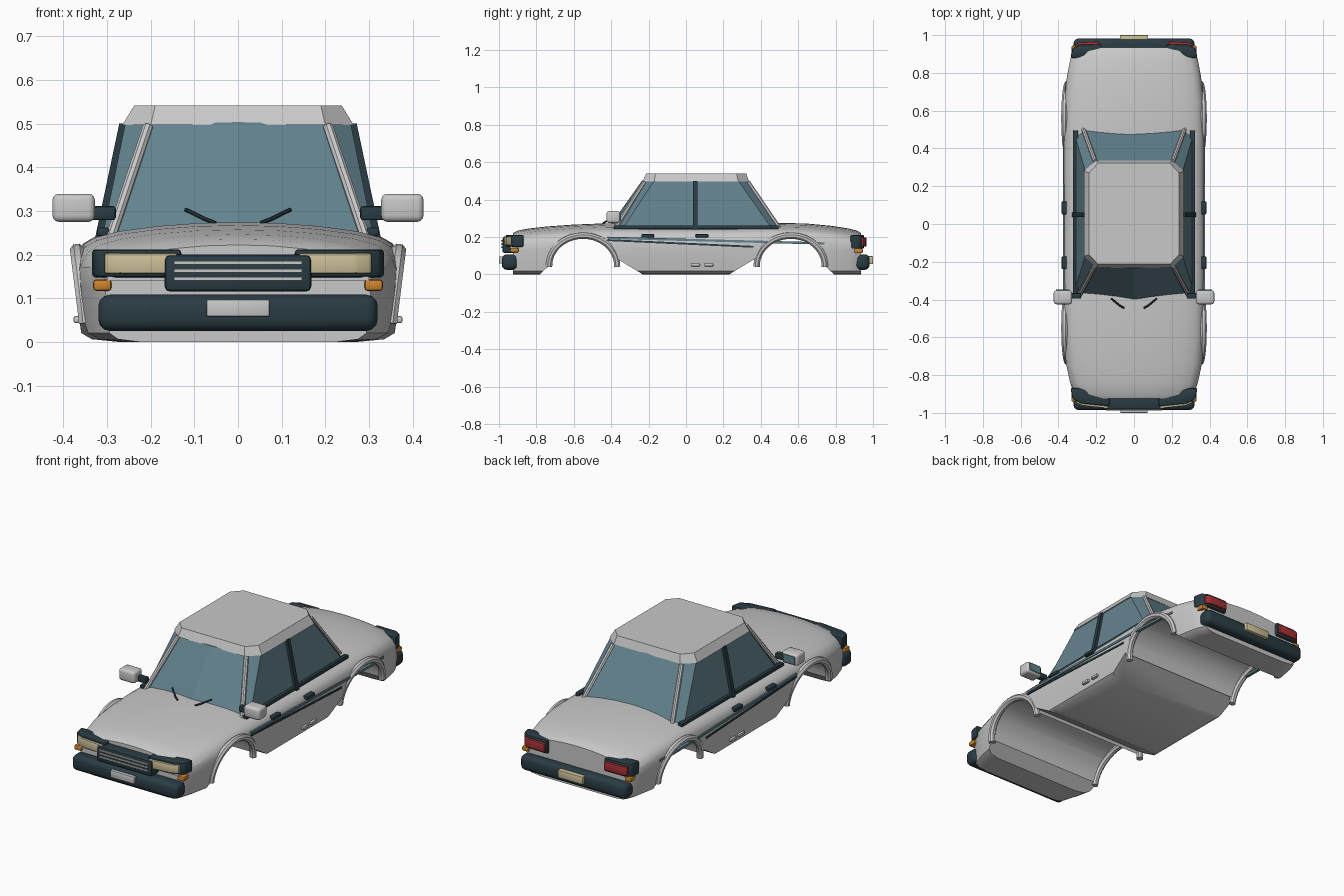
import bpy, bmesh
from math import sin, cos, radians
from mathutils import Vector

if bpy.data.objects.get("Cube"):
    bpy.data.objects.remove(bpy.data.objects["Cube"])


def material(name, r, g, b):
    m = bpy.data.materials.new(name)
    m.use_nodes = True
    m.diffuse_color = (r, g, b, 1)
    m.node_tree.nodes["Principled BSDF"].inputs["Base Color"].default_value = (r, g, b, 1)
    return m


GREY = material("light grey paint", .58, .58, .58)
DARK = material("dark slate trim", .022, .045, .056)
TEAL = material("teal glass", .125, .225, .27)
CREAM = material("cream lamp", .62, .53, .32)
RED = material("red lamp", .38, .03, .035)
ORANGE = material("orange lamp", .62, .23, .025)


def finish(bm, name, mat, bevel=0, segments=2, smooth=30):
    bmesh.ops.recalc_face_normals(bm, faces=bm.faces)
    if bevel:
        bmesh.ops.bevel(bm, geom=bm.edges[:], offset=bevel, segments=segments,
                        affect='EDGES', profile=0.5)
    mesh = bpy.data.meshes.new(name)
    bm.to_mesh(mesh)
    bm.free()
    ob = bpy.data.objects.new(name, mesh)
    bpy.context.scene.collection.objects.link(ob)
    mesh.materials.append(mat)
    if smooth:
        shade(ob, smooth)
    return ob


def shade(ob, angle=30):
    bpy.ops.object.select_all(action='DESELECT')
    ob.select_set(True)
    bpy.context.view_layer.objects.active = ob
    bpy.ops.object.shade_smooth_by_angle(angle=radians(angle))


def loft(name, rings, mat, **kw):
    """Closed skin over rings of equal point count."""
    bm = bmesh.new()
    rows = [[bm.verts.new(p) for p in ring] for ring in rings]
    n = len(rows[0])
    for a, b in zip(rows, rows[1:]):
        for i in range(n):
            j = (i + 1) % n
            bm.faces.new((a[i], a[j], b[j], b[i]))
    bm.faces.new(rows[0])
    bm.faces.new(rows[-1])
    return finish(bm, name, mat, **kw)


def slab(name, plan, z0, z1, mat, **kw):
    return loft(name, [[(x, y, z) for x, y in plan] for z in (z0, z1)], mat, **kw)


def box(name, x, y, z, mat, **kw):
    plan = [(x[0], y[0]), (x[1], y[0]), (x[1], y[1]), (x[0], y[1])]
    return slab(name, plan, z[0], z[1], mat, **kw)


def tube(name, points, radius, mat):
    cu = bpy.data.curves.new(name, 'CURVE')
    cu.dimensions = '3D'
    cu.bevel_depth, cu.bevel_resolution, cu.use_fill_caps = radius, 2, True
    sp = cu.splines.new('POLY')
    sp.points.add(len(points) - 1)
    for p, co in zip(sp.points, points):
        p.co = (*co, 1)
    ob = bpy.data.objects.new(name, cu)
    bpy.context.scene.collection.objects.link(ob)
    cu.materials.append(mat)
    bpy.ops.object.select_all(action='DESELECT')
    ob.select_set(True)
    bpy.context.view_layer.objects.active = ob
    bpy.ops.object.convert(target='MESH')
    shade(bpy.context.object, 40)


# Body stations: y, half width, top height
STATIONS = [(-.925, .305, .222), (-.9, .318, .235), (-.84, .338, .246), (-.74, .36, .257),
            (-.6, .369, .267), (-.42, .371, .274), (-.2, .372, .272), (.25, .372, .272),
            (.48, .372, .276), (.64, .369, .273), (.78, .355, .26), (.87, .338, .246),
            (.915, .322, .234), (.935, .308, .222)]


def half_width(y):
    for (a, wa, _), (b, wb, _) in zip(STATIONS, STATIONS[1:]):
        if a <= y <= b:
            return wa + (wb - wa) * (y - a) / (b - a)


def section(y, w, top):
    half = [(.74, 0), (.9, .006), (.965, .02), (.985, .07), (1, .13), (1, .17), (.985, top - .07),
            (.95, top - .05), (.88, top - .035), (.74, top - .021), (.5, top - .009), (.25, top - .002)]
    right = [(w * f, y, z) for f, z in half]
    return right + [(0, y, top)] + [(-x, q, z) for x, q, z in reversed(right)]


body = loft("body", [section(*s) for s in STATIONS], GREY, smooth=0)

# Wheel tunnels cut straight across the body, with sloped sill ends
ARCHES = (("front", -.55, -1), ("rear", .56, 1))
for label, yc, s in ARCHES:
    prof = [(yc + s * .24, -.05), (yc + s * .232, 0)]
    prof += [(yc + s * .175 * cos(radians(a)), .04 + .175 * sin(radians(a)))
             for a in range(5, 171, 11)]
    prof += [(s * .37, .085), (s * .23, 0), (s * .23, -.05)]
    cutter = loft(label + "_cutter", [[(x, y, z) for y, z in prof] for x in (-.6, .6)], GREY, smooth=0)
    cutter.hide_render = True
    mod = body.modifiers.new("tunnel", 'BOOLEAN')
    mod.operation, mod.solver, mod.object = 'DIFFERENCE', 'EXACT', cutter
    bpy.ops.object.select_all(action='DESELECT')
    bpy.context.view_layer.objects.active = body
    body.select_set(True)
    bpy.ops.object.modifier_apply(modifier=mod.name)
    bpy.data.objects.remove(cutter)
shade(body, 32)


# Cabin: chamfered glass frustum with a roof cap
def mirrored(half, z):
    return [(x, y, z) for x, y in half] + [(-x, y, z) for x, y in reversed(half) if x]


glass_base = [(0, -.425), (.285, -.375), (.312, -.345), (.312, .465), (.265, .51), (0, .5)]
glass_top = [(0, -.235), (.205, -.215), (.258, -.17), (.258, .28), (.205, .328), (0, .335)]
roof_base = [(.2, -.232), (.265, -.17), (.265, .28), (.2, .337)]
roof_top = [(.19, -.213), (.238, -.163), (.238, .27), (.19, .322)]
loft("cabin_glass", [mirrored(glass_base, .235), mirrored(glass_top, .502)], TEAL, smooth=12)
loft("roof", [mirrored(roof_base, .497), mirrored(roof_top, .541)], GREY, smooth=0)

# Front fascia
box("front_bumper", (-.32, .32), (-.985, -.9), (.025, .108), DARK, bevel=.026, segments=3)
box("front_plate", (-.072, .072), (-1, -.98), (.058, .097), GREY, bevel=.003)
box("grille", (-.168, .168), (-.982, -.9), (.115, .2), DARK, bevel=.012)
for z in (.145, .163, .181):
    box("grille_bar", (-.147, .147), (-.988, -.97), (z - .004, z + .004), GREY, smooth=0)
box("front_chrome_strip", (-.3, .3), (-.94, -.9), (.14, .15), GREY, smooth=0)

# Rear fascia
box("rear_bumper", (-.32, .32), (.9, .982), (.025, .108), DARK, bevel=.026, segments=3)
box("rear_plate", (-.075, .075), (.97, 1), (.056, .098), CREAM, bevel=.003)

for s, side in ((1, "left"), (-1, "right")):
    def sbox(name, x, *args, **kw):
        box(side + "_" + name, (s * x[0], s * x[1]), *args, **kw)

    def splan(name, plan, *args, **kw):
        slab(side + "_" + name, [(s * x, y) for x, y in plan], *args, **kw)

    def stube(name, pts, *args):
        tube(side + "_" + name, [(s * x, y, z) for x, y, z in pts], *args)

    # Lamps
    splan("headlamp_housing", [(.13, -.9), (.13, -.965), (.28, -.95), (.326, -.925),
                               (.336, -.868), (.3, -.868)], .148, .212, DARK, bevel=.008)
    splan("headlamp", [(.14, -.9), (.14, -.976), (.27, -.962), (.306, -.948), (.306, -.9)],
          .157, .203, CREAM, bevel=.004)
    sbox("front_indicator", (.29, .332), (-.94, -.895), (.117, .143), ORANGE, bevel=.007)
    splan("tail_lamp_housing", [(.172, .9), (.172, .952), (.29, .95), (.326, .93),
                                (.336, .88), (.3, .88)], .138, .212, DARK, bevel=.008)
    splan("tail_lamp", [(.18, .9), (.18, .966), (.29, .962), (.31, .95), (.31, .9)],
          .15, .197, RED, bevel=.004)
    sbox("rear_indicator", (.29, .33), (.9, .945), (.114, .14), ORANGE, bevel=.007)

    # Cabin pillars and window trim
    stube("windscreen_pillar", [(.293, -.385, .235), (.206, -.222, .494)], .012, GREY)
    stube("rear_pillar", [(.27, .508, .235), (.206, .332, .494)], .012, GREY)
    loft(side + "_door_pillar", [[(s * (x + dx), y, z) for dx, y in
         ((-.012, .038), (.01, .038), (.01, .062), (-.012, .062))]
         for x, z in ((.317, .24), (.262, .5))], DARK, smooth=0)
    sbox("window_sill_trim", (.296, .323), (-.385, .495), (.243, .262), DARK, bevel=.004)

    # Mirror
    sbox("mirror_arm", (.28, .345), (-.395, -.365), (.279, .311), DARK, bevel=.006)
    sbox("mirror", (.328, .425), (-.425, -.352), (.275, .339), GREY, bevel=.014, segments=3)
    sbox("mirror_glass", (.342, .412), (-.356, -.348), (.287, .327), TEAL, smooth=0)

    # Door handles and sill vents
    for y in (-.205, .085):
        sbox("door_handle", (.35, .383), (y - .034, y + .034), (.197, .216), DARK, bevel=.005)
    for y in (.05, .122):
        sbox("sill_vent", (.35, .377), (y - .024, y + .024), (.043, .059), GREY, bevel=.005)

    # Side stripes following the flank
    for name, mat, y0, y1, z0, z1, h in (("upper_stripe", TEAL, -.42, .74, .196, .166, .006),
                                         ("lower_stripe", DARK, -.42, .36, .184, .148, .005)):
        rings = []
        for i in range(13):
            t = i / 12
            y, z = y0 + (y1 - y0) * t, z0 + (z1 - z0) * t
            w = half_width(y)
            rings.append([(s * (w + dx), y, z + dz) for dx, dz in
                          ((-.012, -h), (.004, -h), (.004, h), (-.012, h))])
        loft(side + "_" + name, rings, mat)

    # Wheel arch lips
    for label, yc, _ in ARCHES:
        lip = []
        for a in range(-2, 187, 8):
            c, v = cos(radians(a)), sin(radians(a))
            lip.append((.348 + .02 * max(v, 0), yc + .182 * c, .048 + .16 * v))
        stube(label + "_arch_lip", lip, .018, GREY)

    # Wiper
    stube("wiper", [(.052, -.445, .272), (.075, -.432, .281), (.12, -.395, .303)], .005, DARK)
